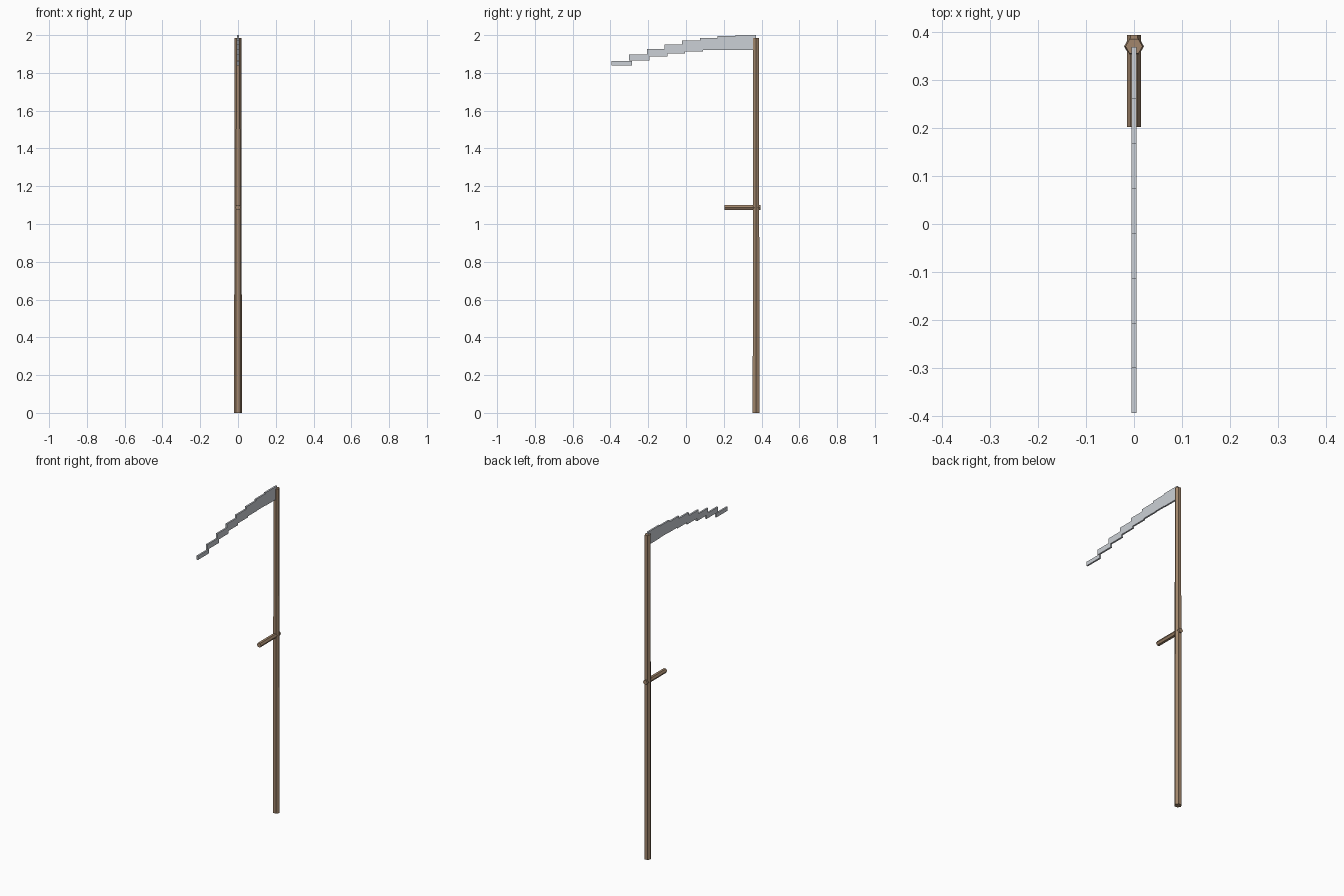
import bpy, bmesh
from math import pi
from mathutils import Matrix

if "Cube" in bpy.data.objects:
    bpy.data.objects.remove(bpy.data.objects["Cube"])


def material(name, color):
    m = bpy.data.materials.new(name)
    m.diffuse_color = color
    m.use_nodes = True
    m.node_tree.nodes["Principled BSDF"].inputs["Base Color"].default_value = m.diffuse_color
    return m


wood = material("wood", (0.36, 0.24, 0.15, 1))
steel = material("steel", (0.60, 0.63, 0.67, 1))


def finish(name, bm, mat):
    mesh = bpy.data.meshes.new(name)
    bm.to_mesh(mesh)
    bm.free()
    mesh.materials.append(mat)
    obj = bpy.data.objects.new(name, mesh)
    bpy.context.collection.objects.link(obj)
    return obj


def hex_rod(name, r1, r2, length, center, tilt):
    # six-sided rod with corners pointing along x
    bm = bmesh.new()
    m = Matrix.Translation(center) @ Matrix.Rotation(tilt, 4, 'X') @ Matrix.Rotation(pi / 2, 4, 'Z')
    bmesh.ops.create_cone(bm, cap_ends=True, segments=6, radius1=r1, radius2=r2,
                          depth=length, matrix=m)
    return finish(name, bm, wood)


# Tapered shaft and side grip
SHAFT_Y = 0.371
hex_rod("shaft", 0.0208, 0.0178, 1.985, (0, SHAFT_Y, 0.9925), 0)
hex_rod("grip", 0.0145, 0.0145, 0.192, (0, 0.299, 1.087), pi / 2)

# Stepped blade: overlapping plates that shrink and drop towards the tip
COUNT, STEP, LENGTH = 8, 0.0937, 0.109
for i in range(COUNT):
    y = 0.3155 - STEP * i
    z = 1.96 - 0.11 * (i / (COUNT - 1)) ** 2.15
    height = 0.08 - 0.008 * i
    bm = bmesh.new()
    bmesh.ops.create_cube(bm, size=1, matrix=Matrix.Translation((0, y, z))
                          @ Matrix.Diagonal((0.01, LENGTH, height, 1)))
    finish(f"blade_plate_{i + 1}", bm, steel)
